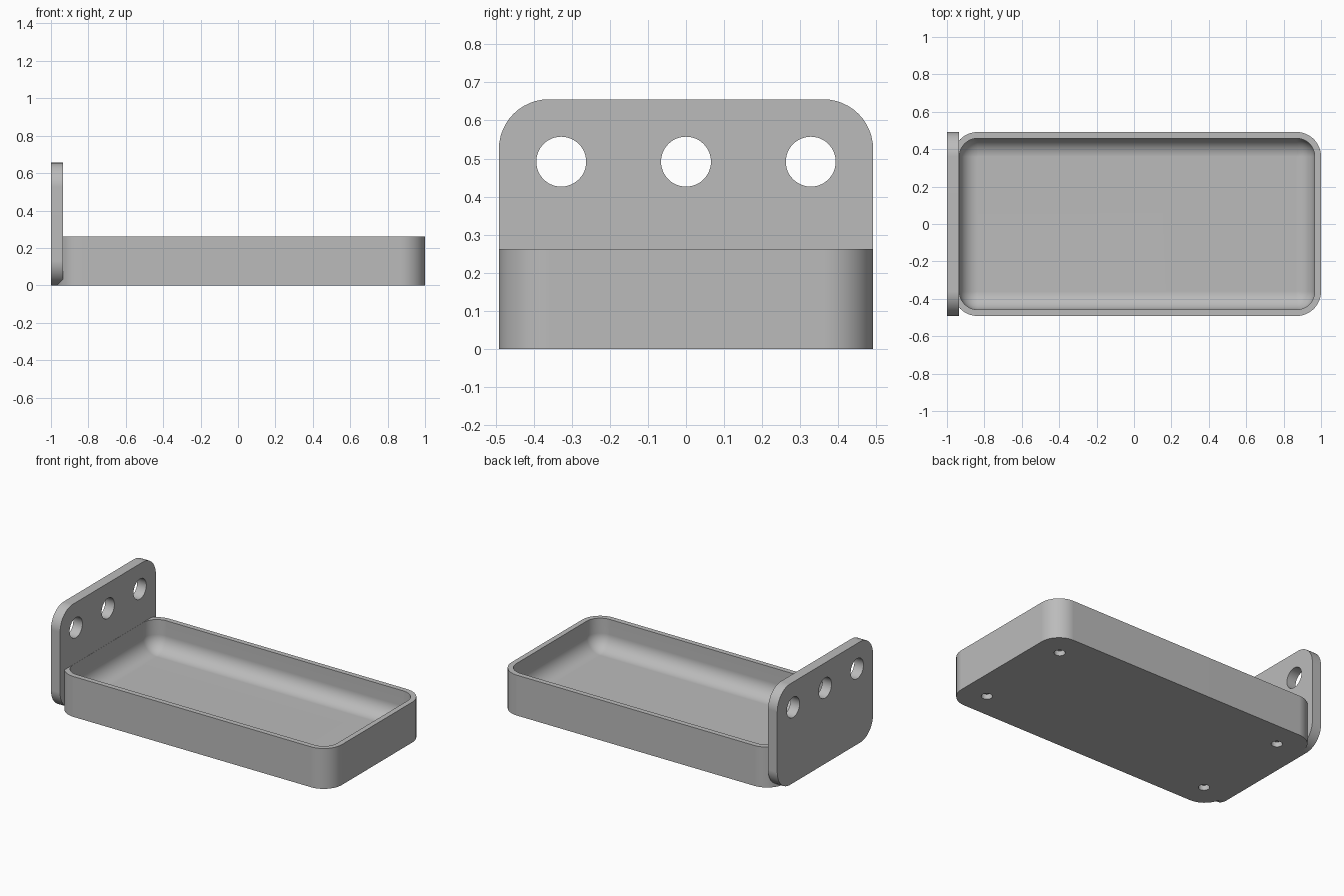
import bpy, bmesh, math
from mathutils import Matrix

if "Cube" in bpy.data.objects:
    bpy.data.objects.remove(bpy.data.objects["Cube"], do_unlink=True)

U = 2 / 61                      # one design unit
HALF_W = 15                     # half width of tray and plate
TRAY_X0, TRAY_X1 = -29.5, 30.5  # tray is sunk halfway into the plate
CORNER, WALL, FILLET = 4, 1, 3
TRAY_H, FLOOR, PLATE_H = 8, 2, 20

grey = bpy.data.materials.new("light_grey")
grey.use_nodes = True
grey.diffuse_color = (0.5, 0.5, 0.5, 1)
grey.node_tree.nodes["Principled BSDF"].inputs["Base Color"].default_value = (0.5, 0.5, 0.5, 1)


def rounded_rect(a0, a1, b0, b1, r, steps=12):
    """Counter-clockwise rounded rectangle outline."""
    centres = [(a1 - r, b1 - r), (a0 + r, b1 - r), (a0 + r, b0 + r), (a1 - r, b0 + r)]
    return [(ca + r * math.cos(t), cb + r * math.sin(t))
            for k, (ca, cb) in enumerate(centres)
            for t in [(k + i / steps) * math.pi / 2 for i in range(steps + 1)]]


def loft(name, rings):
    """Skin matching rings of points and cap both ends."""
    bm = bmesh.new()
    loops = [[bm.verts.new([c * U for c in p]) for p in ring] for ring in rings]
    for low, high in zip(loops, loops[1:]):
        for i in range(len(low)):
            j = (i + 1) % len(low)
            bm.faces.new((low[i], low[j], high[j], high[i]))
    bm.faces.new(loops[0][::-1])
    bm.faces.new(loops[-1])
    bmesh.ops.recalc_face_normals(bm, faces=bm.faces)
    mesh = bpy.data.meshes.new(name)
    bm.to_mesh(mesh)
    bm.free()
    mesh.materials.append(grey)
    obj = bpy.data.objects.new(name, mesh)
    bpy.context.collection.objects.link(obj)
    return obj


def drill(obj, centres, radius, depth, axis):
    """Cut round holes, then smooth the part."""
    bm = bmesh.new()
    turn = Matrix.Rotation(math.pi / 2, 4, "Y") if axis == "X" else Matrix()
    for c in centres:
        bmesh.ops.create_cone(bm, cap_ends=True, segments=48, radius1=radius * U,
                              radius2=radius * U, depth=depth * U,
                              matrix=Matrix.Translation([v * U for v in c]) @ turn)
    mesh = bpy.data.meshes.new("hole_cutter")
    bm.to_mesh(mesh)
    bm.free()
    mesh.materials.append(grey)
    cutter = bpy.data.objects.new("hole_cutter", mesh)
    cutter.hide_render = True
    bpy.context.collection.objects.link(cutter)
    mod = obj.modifiers.new("holes", "BOOLEAN")
    mod.operation, mod.solver, mod.object = "DIFFERENCE", "EXACT", cutter
    bpy.ops.object.select_all(action="DESELECT")
    obj.select_set(True)
    bpy.context.view_layer.objects.active = obj
    bpy.ops.object.modifier_apply(modifier=mod.name)
    bpy.data.objects.remove(cutter, do_unlink=True)
    bpy.ops.object.shade_smooth_by_angle(angle=math.radians(30))
    weighted = obj.modifiers.new("flat_face_normals", "WEIGHTED_NORMAL")
    weighted.keep_sharp = True


def tray_ring(inset, z):
    r = max(CORNER - inset, 0.05)
    return [(x, y, z) for x, y in rounded_rect(
        TRAY_X0 + inset, TRAY_X1 - inset, -HALF_W + inset, HALF_W - inset, r)]


# Tray: outer wall, rim, inner wall, then the rounded fillet down to the floor
inner = WALL + 0.03
rings = [tray_ring(0, 0), tray_ring(0, TRAY_H), tray_ring(inner, TRAY_H)]
for i in range(11):
    t = i / 10 * math.pi / 2
    rings.append(tray_ring(inner + FILLET * (1 - math.cos(t)),
                           FLOOR + FILLET * (1 - math.sin(t))))
tray = loft("tray", rings)

# Four shallow sockets in the underside
sockets = [(x, y, 0) for x in (TRAY_X0 + 5, TRAY_X1 - 5) for y in (-10, 10)]
drill(tray, sockets, 1, 2, "Z")

# Upright mounting plate with three through holes
outline = rounded_rect(-HALF_W, HALF_W, 0, PLATE_H, CORNER)
plate = loft("mounting_plate", [[(x, y, z) for y, z in outline] for x in (-30.5, -28.5)])
drill(plate, [(-29.5, y, 15) for y in (-10, 0, 10)], 2, 6, "X")
